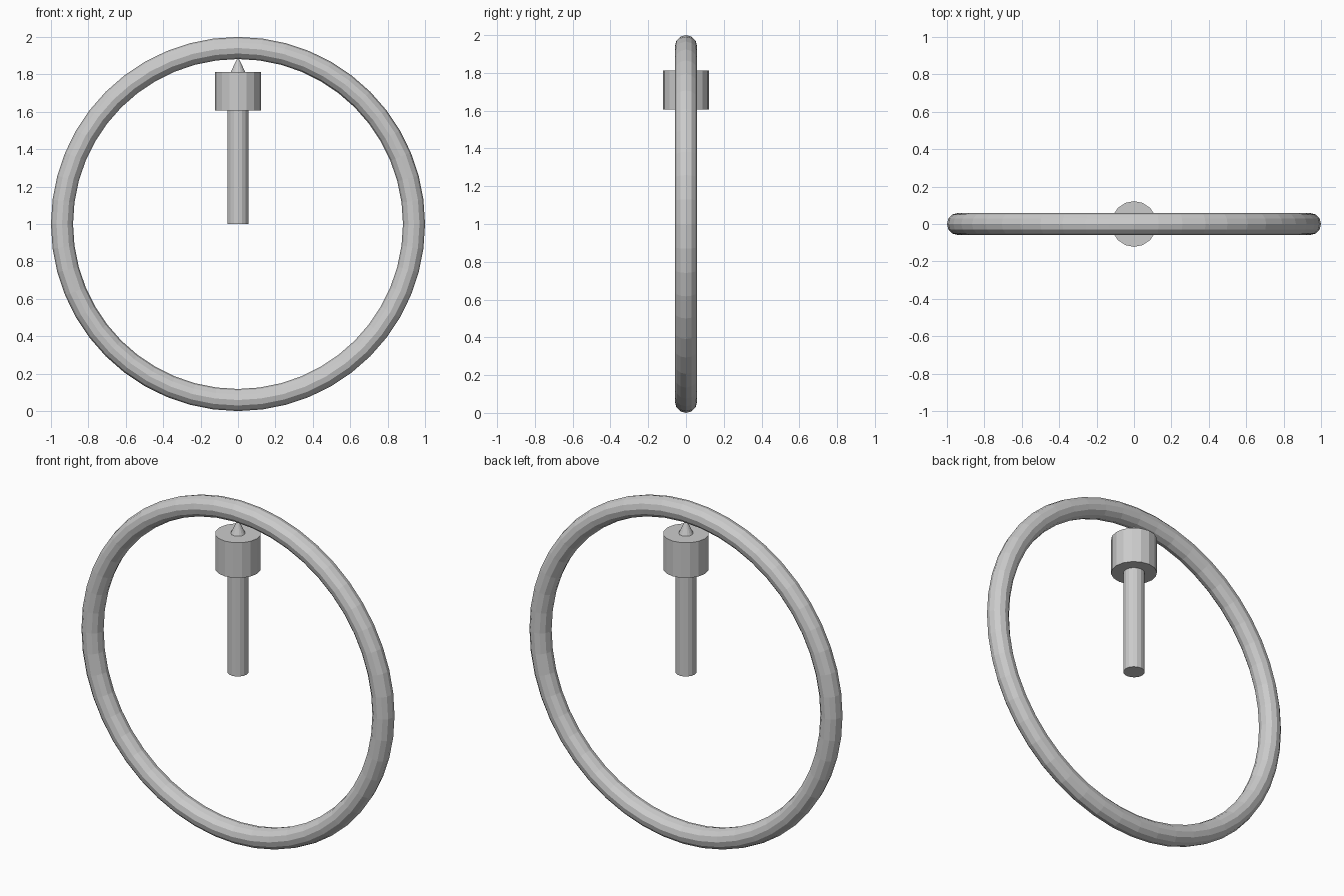
import bpy, math

if "Cube" in bpy.data.objects:
    bpy.data.objects.remove(bpy.data.objects["Cube"])


def finish(obj, name):
    obj.name = name
    obj.data.name = name
    return obj


def turned(name, r_bottom, r_top, z0, z1, sides=16):
    # upright cylinder or cone between two heights
    bpy.ops.mesh.primitive_cone_add(vertices=sides, radius1=r_bottom, radius2=r_top,
                                    depth=z1 - z0, location=(0, 0, (z0 + z1) / 2))
    return finish(bpy.context.object, name)


# upright hoop
bpy.ops.mesh.primitive_torus_add(major_radius=0.941, minor_radius=0.059,
                                 major_segments=48, minor_segments=12,
                                 location=(0, 0, 1), rotation=(math.pi / 2, 0, 0))
finish(bpy.context.object, "hoop")

# hanging spindle: rod, thick collar, pointed tip touching the hoop
turned("rod", 0.057, 0.057, 1.0, 1.606)
turned("collar", 0.122, 0.122, 1.606, 1.812)
turned("tip", 0.039, 0.0, 1.812, 1.895)
